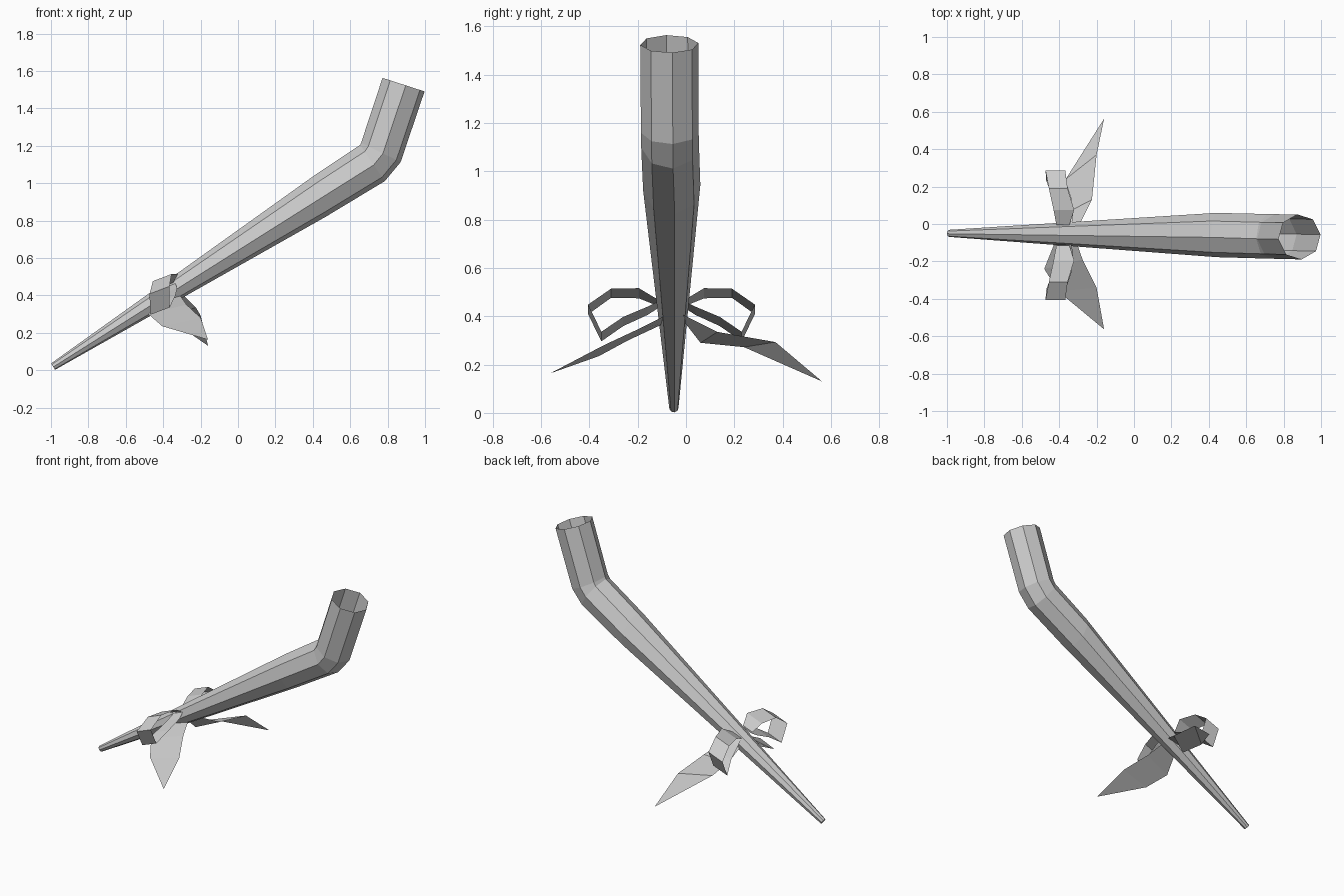
import bpy, math
from mathutils import Vector

if "Cube" in bpy.data.objects:
    bpy.data.objects.remove(bpy.data.objects["Cube"])

grey = bpy.data.materials.new("plain_grey")
grey.diffuse_color = (0.6, 0.6, 0.6, 1)
grey.use_nodes = True
grey.node_tree.nodes["Principled BSDF"].inputs["Base Color"].default_value = grey.diffuse_color


def make(name, verts, faces):
    mesh = bpy.data.meshes.new(name)
    mesh.from_pydata(verts, [], faces)
    mesh.materials.append(grey)
    mesh.update()
    obj = bpy.data.objects.new(name, mesh)
    bpy.context.collection.objects.link(obj)
    return obj


def grid_faces(rows, cols, closed):
    """Quads joining consecutive rows of points."""
    n = cols if closed else cols - 1
    return [(r * cols + c, r * cols + (c + 1) % cols,
             (r + 1) * cols + (c + 1) % cols, (r + 1) * cols + c)
            for r in range(rows - 1) for c in range(n)]


# Tapered, bent eight-sided tube, open at the wide end
# each ring: upper point (x, z), lower point (x, z), centre y, half width
rings = [
    ((-1.0, 0.036), (-0.978, 0.002), -0.050, 0.019),
    ((0.41, 1.043), (0.47, 0.82), -0.059, 0.119),
    ((0.653, 1.205), (0.785, 1.01), -0.066, 0.120),
    ((0.658, 1.217), (0.87, 1.112), -0.067, 0.120),
    ((0.772, 1.563), (0.998, 1.49), -0.069, 0.121),
]
SIDES = 8
twist = math.radians(6)
verts = []
for up, low, yc, r in rings:
    cx, cz = (up[0] + low[0]) / 2, (up[1] + low[1]) / 2
    ux, uz = (low[0] - up[0]) / 2, (low[1] - up[1]) / 2
    for k in range(SIDES):
        a = 2 * math.pi * k / SIDES + twist
        c, s = math.cos(a), math.sin(a)
        verts.append((cx + ux * c, yc + r * s, cz + uz * c))
faces = grid_faces(len(rings), SIDES, True)
faces.append(tuple(reversed(range(SIDES))))
make("bent_tube", verts, faces)

# Bow loops: flat ribbon bands, mirrored about the tube
# each station: distance from tube centre, x, z, half width
band = [
    (0.055, -0.38, 0.455, 0.035), (0.135, -0.375, 0.495, 0.055),
    (0.25, -0.405, 0.495, 0.050), (0.345, -0.42, 0.428, 0.053),
    (0.29, -0.417, 0.316, 0.052), (0.20, -0.385, 0.378, 0.050),
    (0.10, -0.37, 0.422, 0.045), (0.05, -0.37, 0.45, 0.035),
]
for side, name in ((-1, "front_bow_loop"), (1, "back_bow_loop")):
    verts = []
    for d, x, z, h in band:
        y = -0.06 + side * d
        verts += [(x - h, y, z - 0.38 * h), (x + h, y, z + 0.38 * h)]
    make(name, verts, grid_faces(len(band), 2, False))

# Bow tails: pointed ribbon ends, left/right edge pairs then the tip
tails = {
    "front_bow_tail": [
        (-0.42, -0.09, 0.37), (-0.31, -0.09, 0.40),
        (-0.48, -0.24, 0.30), (-0.275, -0.19, 0.35),
        (-0.405, -0.36, 0.235), (-0.20, -0.34, 0.28),
        (-0.16, -0.563, 0.163)],
    "back_bow_tail": [
        (-0.40, -0.01, 0.38), (-0.295, -0.01, 0.405),
        (-0.36, 0.06, 0.29), (-0.225, 0.13, 0.335),
        (-0.365, 0.24, 0.272), (-0.20, 0.37, 0.293),
        (-0.16, 0.563, 0.13)],
}
for name, pts in tails.items():
    make(name, pts, grid_faces(3, 2, False) + [(4, 5, 6)])
